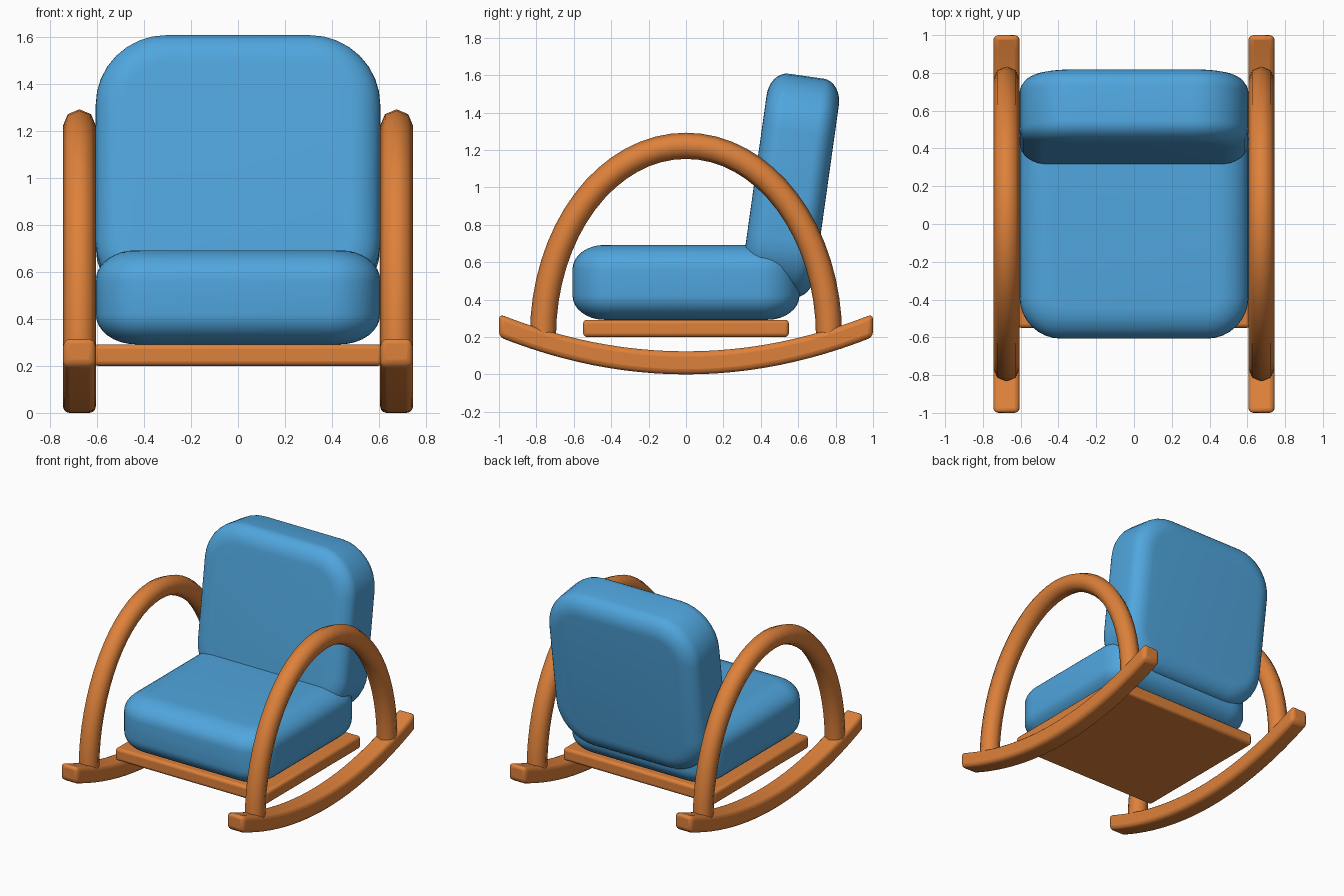
import bpy, bmesh, math
from math import sin, cos, pi, radians

if "Cube" in bpy.data.objects:
    bpy.data.objects.remove(bpy.data.objects["Cube"])


def material(name, rgb):
    m = bpy.data.materials.new(name)
    m.diffuse_color = (*rgb, 1)
    m.use_nodes = True
    m.node_tree.nodes["Principled BSDF"].inputs["Base Color"].default_value = m.diffuse_color
    return m


WOOD = material("orange_wood", (0.73, 0.22, 0.043))
FABRIC = material("blue_fabric", (0.08, 0.38, 0.73))


def skin_rings(name, rings, mat, bevel=0, angle=40):
    """Join matching rings of points into a closed, capped solid."""
    bm = bmesh.new()
    loops = [[bm.verts.new(p) for p in ring] for ring in rings]
    n = len(loops[0])
    for a, b in zip(loops, loops[1:]):
        for i in range(n):
            j = (i + 1) % n
            bm.faces.new((a[i], a[j], b[j], b[i]))
    bm.faces.new(loops[0])
    bm.faces.new(loops[-1])
    bmesh.ops.recalc_face_normals(bm, faces=bm.faces)
    mesh = bpy.data.meshes.new(name)
    bm.to_mesh(mesh)
    bm.free()
    mesh.materials.append(mat)
    ob = bpy.data.objects.new(name, mesh)
    bpy.context.collection.objects.link(ob)
    if bevel:
        mod = ob.modifiers.new("round_edges", 'BEVEL')
        mod.width = bevel
        mod.segments = 3
        mod.limit_method = 'ANGLE'
        mod.angle_limit = radians(40)
    bpy.ops.object.select_all(action='DESELECT')
    ob.select_set(True)
    bpy.context.view_layer.objects.active = ob
    bpy.ops.object.shade_smooth_by_angle(angle=radians(angle))
    return ob


def outline(hx, hy, r, z, steps=8):
    """Rectangle with rounded corners at height z."""
    pts = []
    for k, (sx, sy) in enumerate(((1, 1), (-1, 1), (-1, -1), (1, -1))):
        for i in range(steps + 1):
            a = pi / 2 * (k + i / steps)
            pts.append((sx * (hx - r) + r * cos(a), sy * (hy - r) + r * sin(a), z))
    return pts


def cushion(name, hx, hy, hz, corner, inset, drop):
    """Pillow with rounded plan corners and softly rolled rims."""
    roll = [pi / 2 * i / 8 for i in range(9)]
    levels = [(1 - cos(a), hz - drop + drop * sin(a)) for a in roll]
    levels = [(d, -z) for d, z in reversed(levels)] + levels
    rings = [outline(hx - inset * d, hy - inset * d, corner - inset * d, z)
             for d, z in levels]
    return skin_rings(name, rings, FABRIC)


# Cushions
seat = cushion("seat_cushion", 0.606, 0.607, 0.20, 0.22, 0.17, 0.13)
seat.location = (0, 0, 0.492)
back = cushion("back_cushion", 0.606, 0.59, 0.195, 0.30, 0.13, 0.10)
back.location = (0, 0.56, 1.01)
back.rotation_euler.x = radians(82)

# Board under the seat
skin_rings("seat_board",
           [[(x, -0.55, 0.2), (x, 0.55, 0.2), (x, 0.55, 0.292), (x, -0.55, 0.292)]
            for x in (-0.615, 0.615)], WOOD, bevel=0.02)

for side, label in ((-1, "left"), (1, "right")):
    cx = side * 0.675

    # Curved rocker
    rings = []
    for i in range(25):
        y = -1 + i / 12
        z = 0.2 * y * y
        rings.append([(cx - 0.07, y, z), (cx + 0.07, y, z),
                      (cx + 0.07, y, z + 0.123), (cx - 0.07, y, z + 0.123)])
    skin_rings(label + "_rocker", rings, WOOD, bevel=0.028)

    # Arched armrest tube
    rings = []
    for i in range(33):
        t = pi * i / 32
        y, z = 0.765 * cos(t), 0.2 + 1.022 * sin(t)
        ny, nz = 1.022 * cos(t), 0.765 * sin(t)
        s = 0.07 / math.hypot(ny, nz)
        rings.append([(cx + 0.07 * cos(a), y + ny * s * sin(a), z + nz * s * sin(a))
                      for a in (pi / 4 * k for k in range(8))])
    skin_rings(label + "_arm_arch", rings, WOOD, angle=60)
